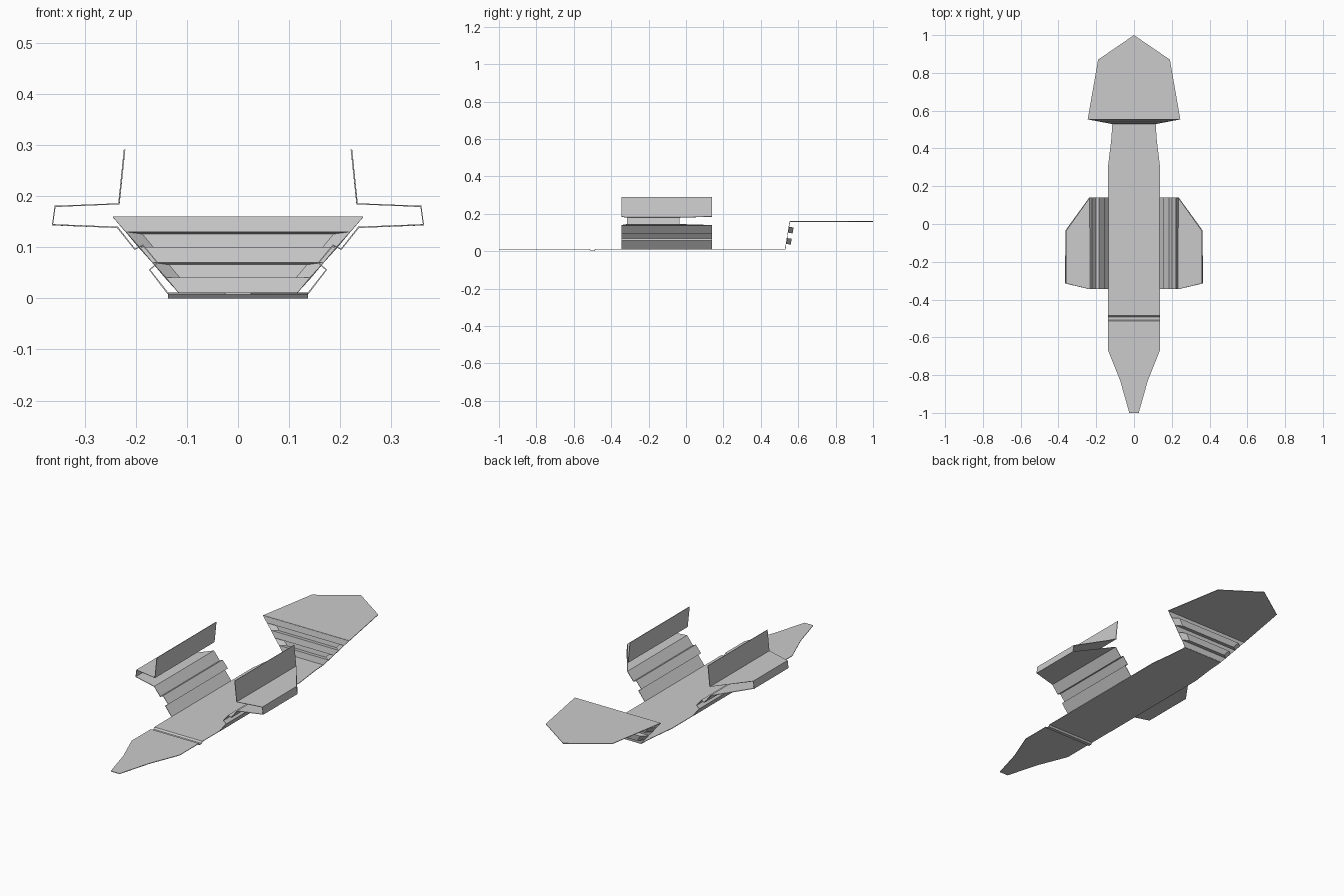
import bpy, bmesh

if "Cube" in bpy.data.objects:
    bpy.data.objects.remove(bpy.data.objects["Cube"])

T = 0.003  # sheet thickness


def sheet(name, rows, caps=(), mirror=False):
    """Thin folded sheet: each row is a bend line given by its two end points."""
    bm = bmesh.new()
    vs = [[bm.verts.new(p) for p in row] for row in rows]
    for a, b in zip(vs, vs[1:]):
        if len(b) == 1:
            bm.faces.new((a[0], a[1], b[0]))
        else:
            bm.faces.new((a[0], a[1], b[1], b[0]))
    # close the ends of pressed steps
    for i in caps:
        for s in (0, 1):
            bm.faces.new([vs[i + k][s] for k in range(4)])
    bmesh.ops.recalc_face_normals(bm, faces=bm.faces)
    me = bpy.data.meshes.new(name)
    bm.to_mesh(me)
    bm.free()
    ob = bpy.data.objects.new(name, me)
    bpy.context.collection.objects.link(ob)
    if mirror:
        ob.modifiers.new("Mirror", 'MIRROR').use_mirror_merge = False
    sol = ob.modifiers.new("Solidify", 'SOLIDIFY')
    sol.thickness = T
    sol.offset = 0
    return ob


def across(hw, y, z):
    return [(-hw, y, z), (hw, y, z)]


# Floor with pointed nose and a shallow pressed groove
Z = 0.0095
floor = [(0.025, -1, Z), (0.073, -0.83, Z), (0.137, -0.67, Z),
         (0.137, -0.515, Z), (0.137, -0.508, 0.0015), (0.137, -0.492, 0.0015),
         (0.137, -0.485, Z), (0.137, 0.31, Z), (0.12, 0.45, Z), (0.115, 0.53, Z)]
sheet("floor", [across(*r) for r in floor])


# Rear panel: tilted, with two steps pressed backwards
def panel(z, inset=0.0, back=0.0):
    t = (z - Z) / (0.159 - Z)
    return across(0.115 + 0.13 * t - inset, 0.53 + 0.025 * t + back, z - back * 0.15)


rows, caps = [panel(Z)], []
for z in (0.04, 0.10):
    caps.append(len(rows))
    rows += [panel(z), panel(z, 0.03, 0.024),
             panel(z + 0.03, 0.032, 0.024), panel(z + 0.03)]
rows.append(panel(0.159))
sheet("rear_panel", rows, caps)

# Flat rear shelf ending in a point
sheet("rear_shelf", [across(0.245, 0.555, 0.159), across(0.19, 0.87, 0.159),
                     [(0, 1, 0.159)]])

# Side walls: stepped lower wall, folded wing, upright flap
Y0, Y1 = -0.345, 0.14
wall = [(0.137, Z, Y0, Y1), (0.173, 0.056, Y0, Y1), (0.157, 0.069, Y0, Y1),
        (0.186, 0.104, Y0, Y1), (0.202, 0.096, Y0, Y1), (0.236, 0.139, Y0, Y1),
        (0.363, 0.144, -0.315, -0.035), (0.358, 0.18, -0.315, -0.035),
        (0.233, 0.185, Y0, Y1), (0.222, 0.291, Y0, Y1)]
sheet("side_wall", [[(x, a, z), (x, b, z)] for x, z, a, b in wall], mirror=True)
